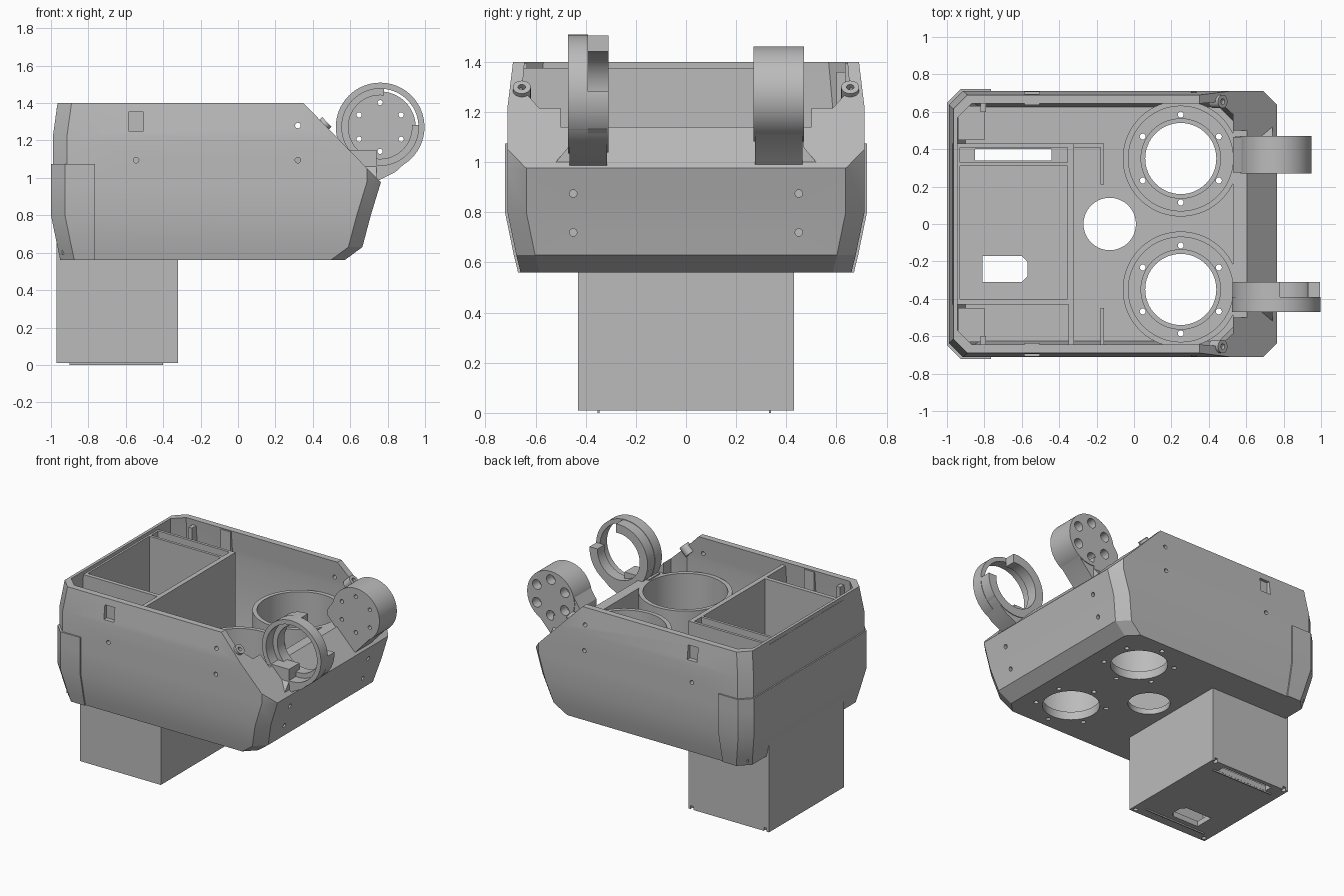
import bpy, bmesh
from math import cos, sin, radians
from mathutils import Vector, Matrix

if "Cube" in bpy.data.objects:
    bpy.data.objects.remove(bpy.data.objects["Cube"])

grey = bpy.data.materials.new("plain grey")
grey.use_nodes = True
tone = (0.5, 0.5, 0.5, 1)
grey.diffuse_color = tone
grey.node_tree.nodes["Principled BSDF"].inputs["Base Color"].default_value = tone


def finish(name, bm):
    bmesh.ops.recalc_face_normals(bm, faces=bm.faces)
    mesh = bpy.data.meshes.new(name)
    bm.to_mesh(mesh)
    bm.free()
    mesh.materials.append(grey)
    ob = bpy.data.objects.new(name, mesh)
    bpy.context.collection.objects.link(ob)
    return ob


def bridge(name, rings):
    """Closed solid through matching rings of points."""
    bm = bmesh.new()
    loops = [[bm.verts.new(p) for p in ring] for ring in rings]
    n = len(loops[0])
    for a, b in zip(loops, loops[1:]):
        for i in range(n):
            j = (i + 1) % n
            bm.faces.new((a[i], a[j], b[j], b[i]))
    bm.faces.new(loops[0])
    bm.faces.new(loops[-1])
    return finish(name, bm)


def prism(name, pts, lo, hi, axis):
    put = {"x": lambda p, t: (t, p[0], p[1]),
           "y": lambda p, t: (p[0], t, p[1]),
           "z": lambda p, t: (p[0], p[1], t)}[axis]
    return bridge(name, [[put(p, t) for p in pts] for t in (lo, hi)])


def box(name, x0, x1, y0, y1, z0, z1):
    return prism(name, [(x0, y0), (x1, y0), (x1, y1), (x0, y1)], z0, z1, "z")


def cyl(name, centre, r, depth, axis=(0, 0, 1), sides=64):
    bm = bmesh.new()
    turn = Vector(axis).to_track_quat("Z", "Y").to_matrix().to_4x4()
    bmesh.ops.create_cone(bm, cap_ends=True, segments=sides, radius1=r, radius2=r,
                          depth=depth, matrix=Matrix.Translation(centre) @ turn)
    return finish(name, bm)


def tub(name, levels, grow=0.0):
    """Stack of rectangles with chamfered corners: z, back, front, half width."""
    rings = []
    for z, b, f, w in levels:
        b, f, w, c = b - grow, f + grow, w + grow, 0.075
        half = [(b, w - c), (b + c, w), (f - c, w), (f, w - c)]
        ring = half + [(x, -y) for x, y in reversed(half)]
        rings.append([(x, y, z) for x, y in ring])
    return bridge(name, rings)


def select(obs):
    bpy.ops.object.select_all(action="DESELECT")
    for o in obs:
        o.select_set(True)
    bpy.context.view_layer.objects.active = obs[0]


def join(obs):
    select(obs)
    bpy.ops.object.join()
    return obs[0]


def cut(target, cutters, op="DIFFERENCE"):
    tool = join(cutters) if len(cutters) > 1 else cutters[0]
    select([target])
    mod = target.modifiers.new("cut", "BOOLEAN")
    mod.operation, mod.object, mod.solver = op, tool, "EXACT"
    bpy.ops.object.modifier_apply(modifier=mod.name)
    bpy.data.objects.remove(tool)


def cavity():
    return tub("cavity", [(0.60, -0.9, 0.53, 0.625), (0.8, -0.95, 0.53, 0.66),
                          (1.22, -0.95, 0.53, 0.66), (1.5, -0.94, 0.53, 0.635)])


# Main shell: faceted open tub with a sloped front
shape = [(0.56, -0.94, 0.57, 0.66), (0.63, -0.955, 0.665, 0.677), (0.80, -0.99, 0.71, 0.712),
         (0.98, -0.99, 0.765, 0.712), (1.22, -0.99, 0.765, 0.712), (1.40, -0.965, 0.765, 0.69)]
shell = tub("shell", shape)
cut(shell, [prism("slope", [(0.252, 1.5), (0.858, 0.88), (1.2, 0.88), (1.2, 1.5)], -1, 1, "y")])
cut(shell, [cavity()])
cut(shell, [box("well", -0.94, -0.34, -0.415, 0.415, 0.3, 1.39)])
cut(shell, [box("front_recess", 0.4, 0.8, -0.5, 0.5, 1.14, 1.5)])
cups = [(0.25, s * 0.35) for s in (-1, 1)]
cut(shell, [cyl("bore", (x, y, 1.05), 0.285, 0.9) for x, y in cups])
floor_holes = [cyl("hole", (-0.13, 0, 0.6), 0.14, 0.3)]
for x, y in cups:
    floor_holes.append(cyl("hole", (x, y, 0.6), 0.19, 0.3))
    for k in range(6):
        a = radians(30 + 60 * k)
        floor_holes.append(cyl("hole", (x + 0.235 * cos(a), y + 0.235 * sin(a), 0.6),
                               0.016, 0.3, sides=16))
cut(shell, floor_holes)

# Side notches, then screw holes in the sides and the nose
cut(shell, [box("notch", -0.585, -0.505, min(s * 0.675, s * 0.8), max(s * 0.675, s * 0.8), 1.25, 1.352)
            for s in (-1, 1)])
screws = []
for s in (-1, 1):
    for x in (-0.545, 0.32):
        for z in (1.095, 1.28):
            screws.append(cyl("screw", (x, s * 0.7, z), 0.015, 0.24, (0, 1, 0), 16))
    for z in (0.72, 0.875):
        screws.append(cyl("screw", (0.75, s * 0.45, z), 0.015, 0.2, (1, 0, 0), 16))
cut(shell, screws)

# Rear guard wrapping the lower back corners
guard = tub("rear_guard", shape, 0.01)
cut(guard, [box("limit", -1.2, -0.765, -1, 1, 0.5, 1.075)], "INTERSECT")
cut(guard, [cavity()])
cut(guard, [box("well", -0.94, -0.34, -0.415, 0.415, 0.3, 1.39)])

# Deep storage box hanging below the shell
well = box("storage_box", -0.97, -0.32, -0.43, 0.43, 0.01, 1.375)
cut(well, [box("inside", -0.93, -0.355, -0.40, 0.31, 0.05, 1.6),
           box("channel", -0.93, -0.355, 0.33, 0.41, 0.05, 1.6)])
c = 0.03
cut(well, [box("slot", -0.85, -0.44, 0.34, 0.40, -0.1, 0.2),
           prism("port", [(-0.81, -0.31), (-0.57 - c, -0.31), (-0.57, -0.31 + c), (-0.57, -0.17 - c),
                          (-0.57 - c, -0.17), (-0.81, -0.17)], -0.1, 0.2, "z")]
    + [cyl("foot_hole", (x, y, 0.01), 0.015, 0.05, sides=16)
       for x in (-0.94, -0.35) for y in (-0.4, 0.42)])
for i, y in enumerate((-0.35, 0.335)):
    box(f"foot_strip_{i}", -0.9, -0.4, y - 0.004, y + 0.004, 0, 0.012)

# Partition walls and low floor ribs
box("divider", -0.35, -0.32, -0.66, -0.42, 0.58, 1.375)
box("long_rib", -0.33, -0.16, 0.41, 0.43, 0.59, 0.72)
box("left_rib", -0.18, -0.16, 0.21, 0.43, 0.59, 0.72)
box("right_rib", -0.18, -0.16, -0.645, -0.45, 0.59, 0.72)
for s, side in ((1, "left"), (-1, "right")):
    lo, hi = sorted((s * 0.60, s * 0.665))
    box(side + "_corner_rib", -0.82, -0.79, lo, hi, 0.62, 1.36)
    lo, hi = sorted((s * 0.45, s * 0.63))
    box(side + "_corner_ledge", -0.94, -0.8, lo, hi, 0.59, 0.9)
    lo, hi = sorted((s * 0.635, s * 0.675))
    box(side + "_clip", -0.585, -0.505, lo, hi, 1.2, 1.395)

    # Round cups on the floor
    cup = cyl(side + "_cup", (0.25, s * 0.35, 0.86), 0.31, 0.56, sides=96)
    cut(cup, [cyl("bore", (0.25, s * 0.35, 1.1), 0.28, 1.2, sides=96)])
    seat = cyl(side + "_cup_seat", (0.25, s * 0.35, 0.605), 0.215, 0.03)
    cut(seat, [cyl("bore", (0.25, s * 0.35, 0.6), 0.19, 0.2)])

    # Screw bosses on the slope
    boss = cyl(side + "_boss", (0.45, s * 0.655, 1.275), 0.036, 0.07, (0.71, 0, 0.7), 24)
    cut(boss, [cyl("bore", (0.46, s * 0.655, 1.285), 0.015, 0.2, (0.71, 0, 0.7), 16)])

    # Flared bracket under each arm
    flare = [(0.52, 0.97), (0.52, 1.0), (0.47, 1.06), (0.47, 1.15), (0.35, 1.15), (0.35, 0.97)]
    prism(side + "_bracket", [(s * y, z) for y, z in flare], 0.54, 0.74, "x")

# Right arm: open ring with a hooked inner lip
hx, hz, along = 0.76, 1.272, (0, 1, 0)
ring = cyl("ring", (hx, -0.43, hz), 0.237, 0.08, along, 96)
cut(ring, [cyl("bore", (hx, -0.43, hz), 0.205, 0.4, along, 96)])
hook = cyl("ring_hook", (hx, -0.35, hz), 0.234, 0.08, along, 96)
cut(hook, [cyl("bore", (hx, -0.35, hz), 0.17, 0.4, along, 96)])
cut(hook, [box("gap", hx + 0.02, 1.2, -0.6, -0.2, hz + 0.01, 1.7)])
neck = prism("ring_neck", [(0.53, 1.3), (0.53, 1.22), (0.74, 0.98), (0.84, 1.03), (0.95, 1.13),
                           (hx, hz)], -0.465, -0.315, "y")
cut(neck, [cyl("bore", (hx, -0.4, hz), 0.207, 0.4, along, 96)])

# Left arm: solid hub with six counterbored holes
hub = cyl("hub", (hx, 0.37, hz), 0.19, 0.2, along, 96)
spots = [(hx + 0.13 * cos(radians(30 + 60 * k)), hz + 0.13 * sin(radians(30 + 60 * k)))
         for k in range(6)]
hub_neck = prism("hub_neck", [(0.53, 1.25), (0.53, 1.2), (0.74, 0.98), (0.915, 1.17),
                              (hx, hz), (0.64, 1.41)], 0.275, 0.465, "y")
cut(hub, [hub_neck], "UNION")
cut(hub, [cyl("bolt", (x, 0.37, z), 0.014, 0.5, along, 16) for x, z in spots])
cut(hub, [cyl("bolt_head", (x, 0.45, z), 0.035, 0.1, along, 24) for x, z in spots])

# Soft shading on round parts, crisp edges elsewhere
select([o for o in bpy.context.collection.objects if o.type == "MESH"])
bpy.ops.object.shade_smooth_by_angle(angle=radians(20))
